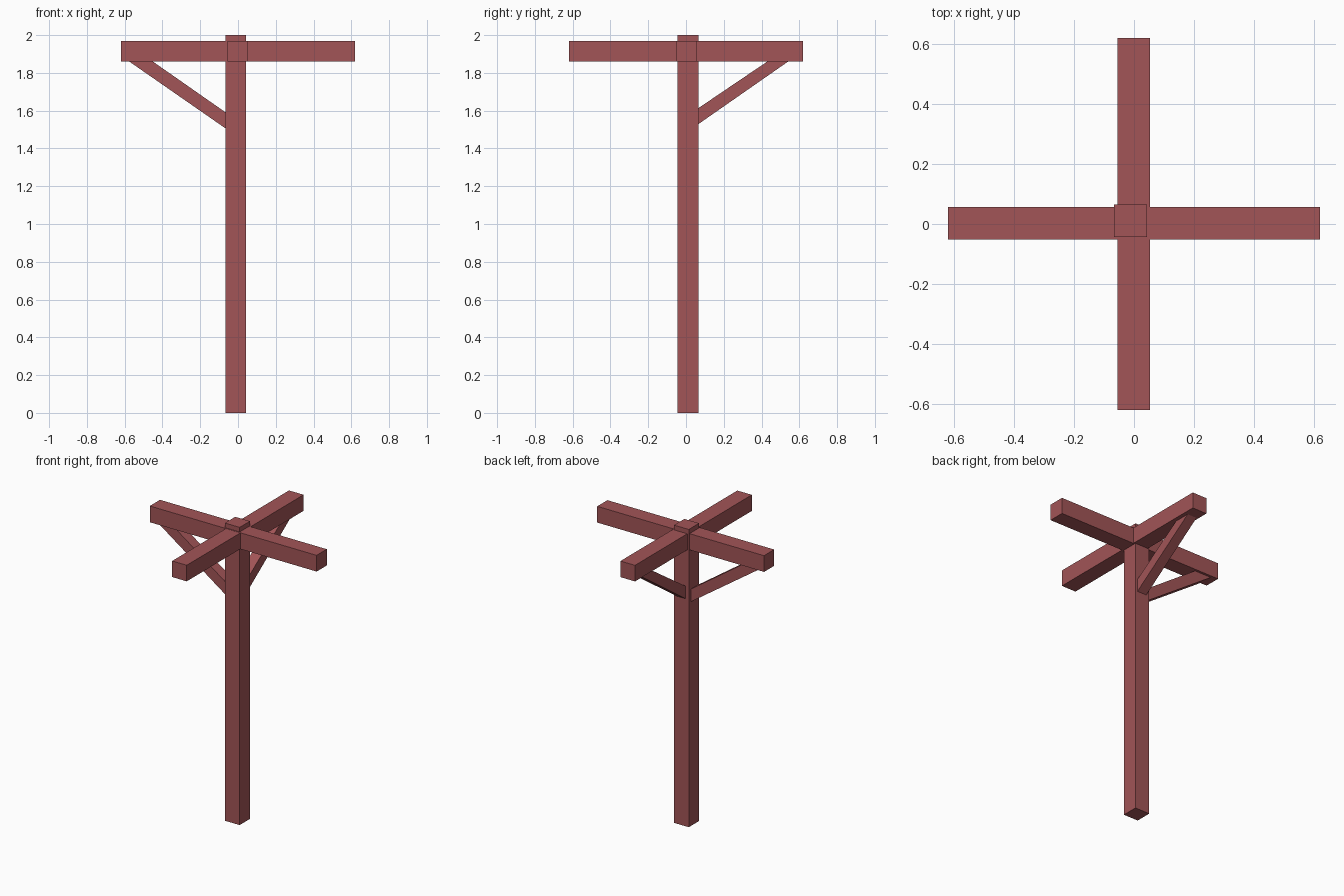
import bpy
from mathutils import Vector

cube = bpy.data.objects.get("Cube")
if cube:
    bpy.data.objects.remove(cube, do_unlink=True)

# Single painted timber colour
wood = bpy.data.materials.new("red_painted_wood")
wood.use_nodes = True
colour = (0.36, 0.09, 0.095, 1)
wood.diffuse_color = colour
wood.node_tree.nodes["Principled BSDF"].inputs["Base Color"].default_value = colour


def prism(name, profile, offset):
    """Extrude a closed planar outline along an offset vector."""
    near = [Vector(p) for p in profile]
    far = [p + Vector(offset) for p in near]
    n = len(near)
    faces = [tuple(range(n)), tuple(reversed(range(n, 2 * n)))]
    faces += [(i, i + n, (i + 1) % n + n, (i + 1) % n) for i in range(n)]
    # Reverse the faces when the outline winds toward the extrusion
    normal = (near[1] - near[0]).cross(near[2] - near[1])
    if normal.dot(Vector(offset)) > 0:
        faces = [f[::-1] for f in faces]
    mesh = bpy.data.meshes.new(name)
    mesh.from_pydata(near + far, [], faces)
    mesh.materials.append(wood)
    obj = bpy.data.objects.new(name, mesh)
    bpy.context.collection.objects.link(obj)
    return obj


def timber(name, low, high):
    """Square-cut timber between two opposite corners."""
    (x0, y0, z0), (x1, y1, z1) = low, high
    base = [(x0, y0, z0), (x1, y0, z0), (x1, y1, z0), (x0, y1, z0)]
    return prism(name, base, (0, 0, z1 - z0))


# Upright post, standing slightly proud of the crossed arms
timber("post", (-0.066, -0.044, 0), (0.043, 0.065, 2.0))

# Crossed arms
timber("side_arm", (-0.62, -0.051, 1.86), (0.62, 0.057, 1.969))
timber("front_back_arm", (-0.055, -0.62, 1.86), (0.053, 0.62, 1.968))

# Diagonal braces: (distance from centre, height), ends buried in the timbers
WIDTH = 0.07
right_outline = [(0.05, 1.495), (0.59, 1.87), (0.465, 1.87), (0.05, 1.58)]
back_outline = [(0.05, 1.518), (0.555, 1.87), (0.445, 1.87), (0.05, 1.603)]
prism("right_brace", [(-d, 0.006 - WIDTH / 2, z) for d, z in right_outline], (0, WIDTH, 0))
prism("back_brace", [(-0.008 - WIDTH / 2, d, z) for d, z in back_outline], (WIDTH, 0, 0))
